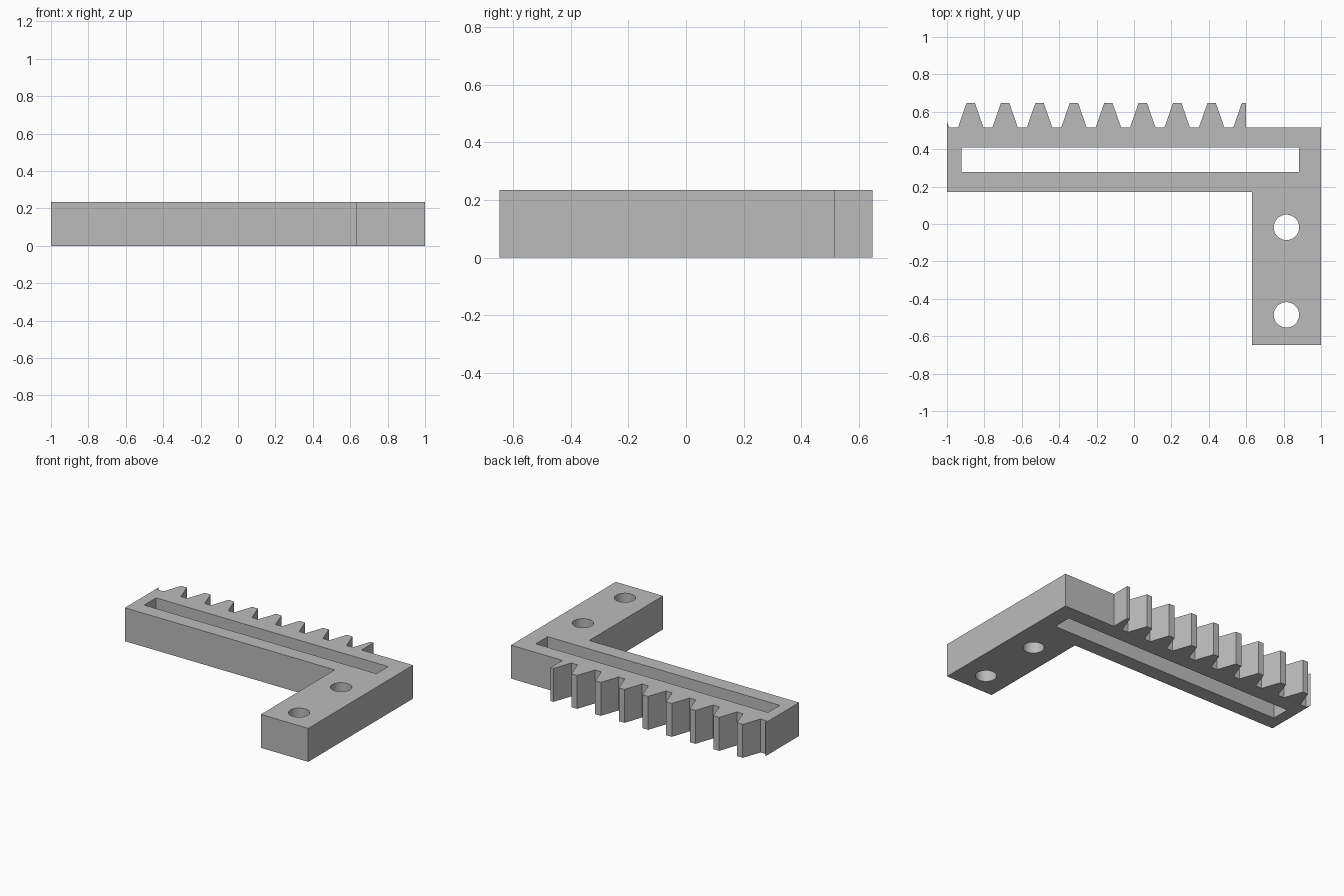
import bpy, bmesh
from math import cos, sin, tau

cube = bpy.data.objects.get("Cube")
if cube:
    bpy.data.objects.remove(cube)

HEIGHT = 0.235
ROOT, TIP = 0.516, 0.648          # y of tooth roots and tips
PITCH, HALF_ROOT, HALF_TIP = 0.184, 0.068, 0.022
FIRST, RACK_END = -0.873, 0.6

# Single grey material
grey = bpy.data.materials.new("plain grey")
grey.use_nodes = True
color = (0.5, 0.5, 0.5, 1)
grey.diffuse_color = color
grey.node_tree.nodes["Principled BSDF"].inputs["Base Color"].default_value = color


def circle(cx, cy, r, n=48):
    return [(cx + r * cos(tau * i / n), cy + r * sin(tau * i / n)) for i in range(n)]


def rack_profile():
    """Toothed edge from left to right, with the end teeth cut off."""
    flank = (TIP - ROOT) / (HALF_ROOT - HALF_TIP)
    cut_root = FIRST - PITCH + HALF_ROOT
    pts = [(-1, ROOT + flank * (cut_root + 1)), (cut_root, ROOT)]
    for i in range(8):
        c = FIRST + i * PITCH
        pts += [(c - HALF_ROOT, ROOT), (c - HALF_TIP, TIP),
                (c + HALF_TIP, TIP), (c + HALF_ROOT, ROOT)]
    c = FIRST + 8 * PITCH
    pts += [(c - HALF_ROOT, ROOT), (c - HALF_TIP, TIP), (RACK_END, TIP), (RACK_END, ROOT)]
    return pts


# L-shaped body outline, long slot and two bolt holes
outline = rack_profile() + [(1, ROOT), (1, -TIP), (0.632, -TIP), (0.632, 0.172), (-1, 0.172)]
slot = [(-0.923, 0.277), (0.882, 0.277), (0.882, 0.408), (-0.923, 0.408)]
loops = [outline, slot, circle(0.815, -0.018, 0.068), circle(0.815, -0.486, 0.068)]

# Fill the profile and extrude it to full height
bm = bmesh.new()
edges = []
for loop in loops:
    verts = [bm.verts.new((x, y, 0)) for x, y in loop]
    edges += [bm.edges.new((a, b)) for a, b in zip(verts, verts[1:] + verts[:1])]
bmesh.ops.triangle_fill(bm, edges=edges, use_beauty=True, normal=(0, 0, 1))
extruded = bmesh.ops.extrude_face_region(bm, geom=bm.faces[:], use_keep_orig=True)
top = [v for v in extruded["geom"] if isinstance(v, bmesh.types.BMVert)]
bmesh.ops.translate(bm, verts=top, vec=(0, 0, HEIGHT))
bmesh.ops.recalc_face_normals(bm, faces=bm.faces[:])

mesh = bpy.data.meshes.new("rack_bracket")
bm.to_mesh(mesh)
bm.free()
mesh.materials.append(grey)
rack = bpy.data.objects.new("rack_bracket", mesh)
bpy.context.collection.objects.link(rack)

# Smooth hole walls, sharp edges elsewhere
bpy.context.view_layer.objects.active = rack
rack.select_set(True)
bpy.ops.object.shade_smooth_by_angle()
